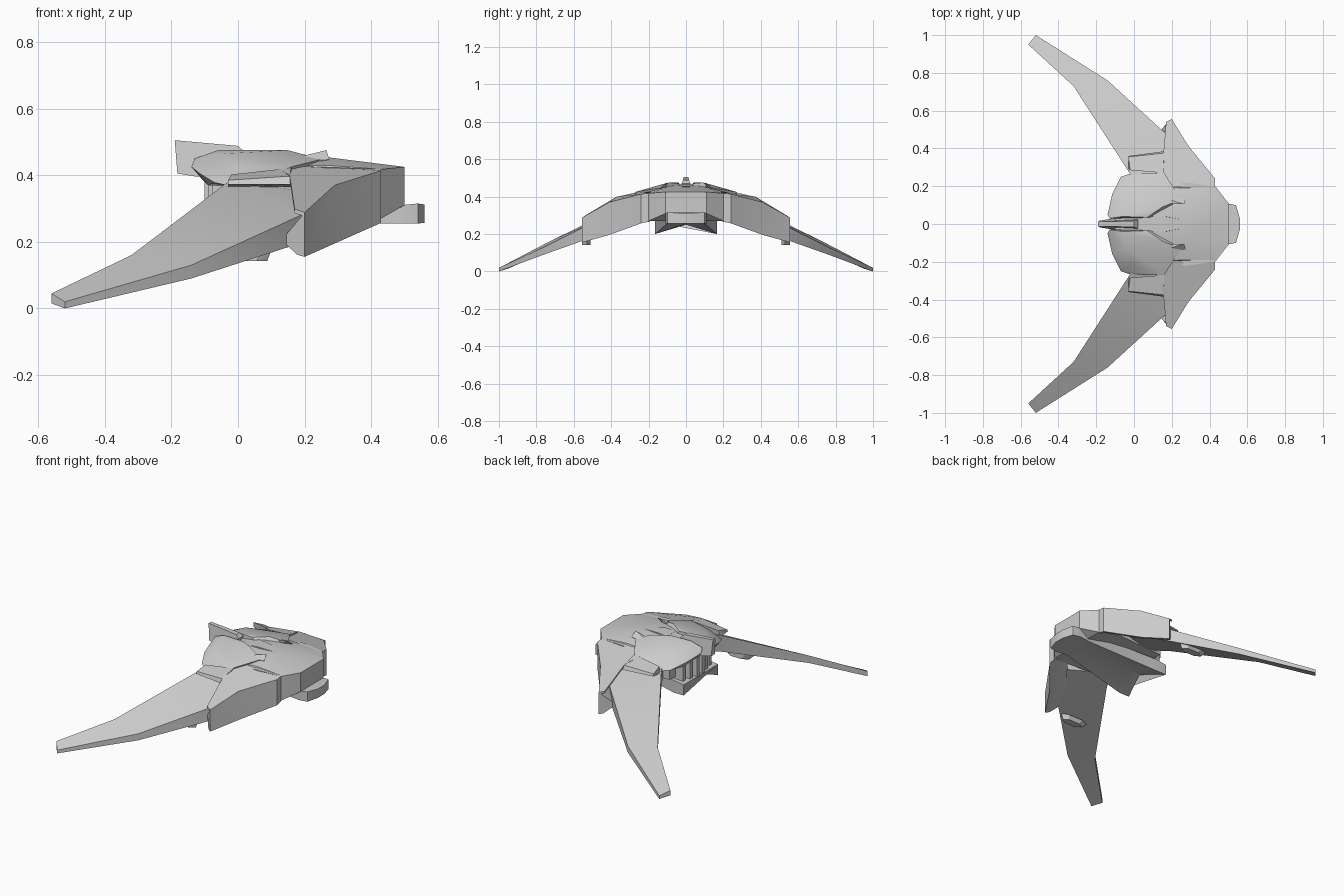
import bpy, bmesh, math

cube = bpy.data.objects.get("Cube")
if cube:
    bpy.data.objects.remove(cube, do_unlink=True)

grey = bpy.data.materials.new("light_grey_armour")
grey.use_nodes = True
COLOUR = (0.6, 0.6, 0.6, 1)
grey.diffuse_color = COLOUR
grey.node_tree.nodes["Principled BSDF"].inputs["Base Color"].default_value = COLOUR


def finish(name, bm, mirror):
    bmesh.ops.recalc_face_normals(bm, faces=bm.faces)
    mesh = bpy.data.meshes.new(name)
    bm.to_mesh(mesh)
    bm.free()
    mesh.materials.append(grey)
    mesh.shade_smooth()
    mesh.set_sharp_from_angle(angle=math.radians(25))
    ob = bpy.data.objects.new(name, mesh)
    bpy.context.collection.objects.link(ob)
    if mirror:
        mod = ob.modifiers.new("Mirror", 'MIRROR')
        mod.use_axis = (False, True, False)
        mod.use_mirror_merge = False


def loft(name, rings, mirror=True):
    """Skin matching cross-sections and cap both ends."""
    bm = bmesh.new()
    rows = [[bm.verts.new(p) for p in ring] for ring in rings]
    n = len(rows[0])
    for a, b in zip(rows, rows[1:]):
        for i in range(n):
            j = (i + 1) % n
            bm.faces.new((a[i], a[j], b[j], b[i]))
    bm.faces.new(rows[0])
    bm.faces.new(rows[-1])
    finish(name, bm, mirror)


def faceted(name, points, mirror=True):
    """Faceted block wrapped around its corner points."""
    bm = bmesh.new()
    for p in points:
        bm.verts.new(p)
    res = bmesh.ops.convex_hull(bm, input=bm.verts)
    loose = {g for g in res["geom_interior"] + res["geom_unused"]
             if isinstance(g, bmesh.types.BMVert)}
    bmesh.ops.delete(bm, geom=list(loose), context='VERTS')
    bmesh.ops.dissolve_limit(bm, angle_limit=math.radians(2),
                             verts=bm.verts, edges=bm.edges)
    finish(name, bm, mirror)


def both(points):
    return points + [(x, -y, z) for x, y, z in points]


# Swept wings: trailing top, leading top, leading bottom, trailing bottom
loft("wing", [
    [(-.56, .95, .045), (-.52, 1, .02), (-.52, 1, 0), (-.56, .95, .015)],
    [(-.32, .73, .16), (-.14, .76, .13), (-.14, .76, .09), (-.32, .73, .115)],
    [(-.03, .28, .38), (.2, .45, .285), (.2, .45, .2), (-.03, .28, .28)],
    [(.03, .17, .39), (.3, .27, .34), (.3, .27, .28), (.03, .17, .31)],
])

# Shoulder armour: thin roof over a side skirt with a bevelled inner side
roof = [(.43, .2, .418), (.43, .24, .414), (.29, .41, .37), (.2, .555, .288),
        (.17, .54, .298), (.155, .37, .4), (.1, .2, .43)]
loft("shoulder_roof", [roof, [(x, y, z - .012) for x, y, z in roof]])
rim = [(.43, .2, .416, .265), (.43, .24, .414, .257),
       (.29, .41, .37, .195), (.2, .555, .288, .155)]
loft("shoulder_skirt", [
    [(x, y, top), (x, y, low), (x - .022, y - .015, low + .006),
     (x - .07, y - .075, low + .05), (x - .05, y - .05, top - .06),
     (x - .005, y - .004, top - .006)] for x, y, top, low in rim])

# Wing clamps beside the deck
faceted("wing_clamp", [
    (-.03, .36, .372), (-.03, .355, .385), (-.02, .285, .402), (-.03, .29, .365),
    (.16, .385, .372), (.155, .375, .397), (.16, .27, .422), (.16, .27, .365)])

# Central hull and nose
loft("nose_hull", [
    [(x, w, top), (x, w, low), (x, -w, low), (x, -w, top)]
    for x, w, top, low in [(.5, .11, .425, .31), (.43, .2, .418, .27),
                           (.28, .22, .425, .29), (-.03, .2, .4, .29)]
], mirror=False)
faceted("nose_crown", both([
    (.5, .1, .425), (.43, .19, .418), (.26, .09, .455), (.26, .19, .43),
    (.1, .06, .46), (.1, .2, .425)]), mirror=False)

# Raised rear deck halves either side of the fin groove
faceted("rear_deck", [
    (-.13, .03, .45), (-.14, .05, .425), (-.115, .16, .405), (-.07, .25, .378),
    (-.01, .27, .365), (-.06, .04, .475), (-.04, .13, .465), (0, .22, .43),
    (.15, .09, .475), (.16, .27, .425), (.25, .13, .448), (.07, .035, .47),
    (-.11, .03, .39), (-.09, .16, .37), (.15, .03, .4), (.15, .25, .38)])
faceted("deck_groove", both([
    (-.1, .04, .44), (-.09, .04, .39), (.16, .04, .465), (.28, .02, .453),
    (.2, .04, .41)]), mirror=False)
faceted("deck_blade", [
    (.1, .155, .435), (.19, .105, .455), (.265, .105, .475),
    (.275, .135, .447), (.2, .14, .43), (.2, .11, .43)])

# Tail fin, a tapered profile
profile = [(-.19, .505), (0, .488), (.02, .47), (0, .42), (-.12, .395), (-.182, .405)]
half = [.012, .016, .024, .028, .028, .018]
loft("tail_fin", [[(x, s * w, z) for (x, z), w in zip(profile, half)] for s in (1, -1)],
     mirror=False)

# Engine columns under the back of the deck
for i in range(3):
    y = .025 + i * .05
    x = -.1 + i * .012
    faceted("engine_column_%d" % (i + 1), [
        (x + dx, y + dy, z) for z in (.26, .4)
        for dx, dy in ((0, -.012), (0, .012), (.08, .022), (.08, -.022))])

# Lower hull: chin plate running back into two rear prongs
stations = [(.56, .03, .312, .257, .257), (.54, .1, .315, .255, .255),
            (.49, .11, .31, .255, .255), (.42, .1, .31, .255, .255),
            (-.03, .165, .275, .25, .2), (-.1, .165, .265, .25, .2)]
loft("lower_hull", [
    [(x, w, top), (x, w, low), (x + (.06 if x < 0 else 0), 0, mid),
     (x, -w, low), (x, -w, top)]
    for x, w, top, mid, low in stations], mirror=False)

# Small flat pods set into the wing undersides
pod = [(-.09, .53), (-.04, .51), (.06, .51), (.1, .53), (.06, .555), (-.04, .555)]
faceted("wing_pod", [(x, y, .175) for x, y in pod]
        + [(.02 + .75 * (x - .01), y, .142) for x, y in pod])
